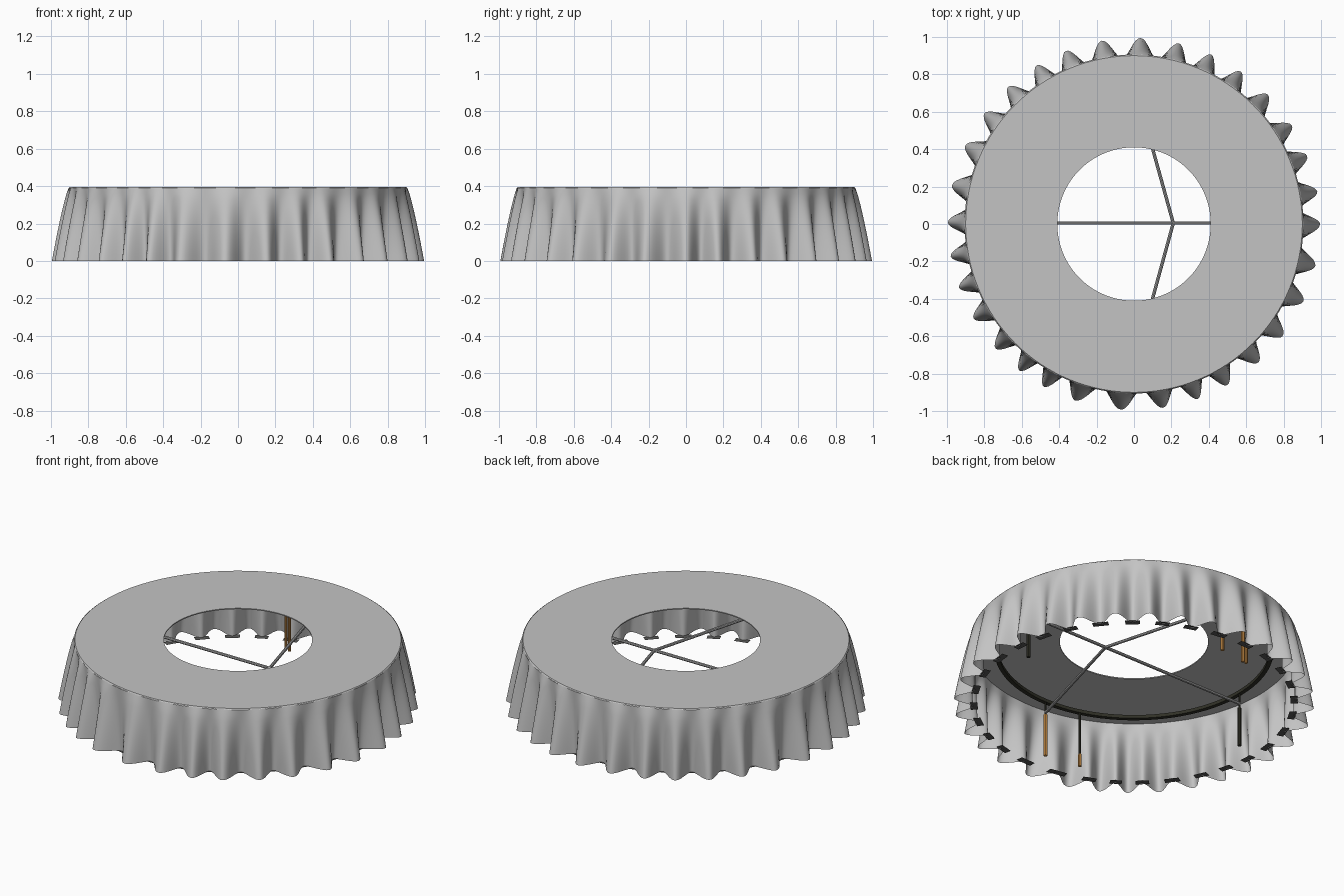
import bpy, bmesh, math
from mathutils import Vector

if "Cube" in bpy.data.objects:
    bpy.data.objects.remove(bpy.data.objects["Cube"])

H = 0.395          # height of the table top
RING_R = 0.76      # radius of the frame under the top
BAR_Z = 0.275      # height of the cross bars


def material(name, rgb):
    m = bpy.data.materials.new(name)
    m.diffuse_color = (*rgb, 1)
    m.use_nodes = True
    m.node_tree.nodes["Principled BSDF"].inputs["Base Color"].default_value = m.diffuse_color
    return m


CLOTH = material("grey_cloth", (0.55, 0.55, 0.55))
STEEL = material("steel_grey", (0.42, 0.42, 0.42))
DARK = material("dark_metal", (0.03, 0.03, 0.02))
HEM = material("hem_grey", (0.10, 0.10, 0.095))
WOOD = material("orange_wood", (0.65, 0.30, 0.07))


def finish(name, bm, mat, smooth=False):
    me = bpy.data.meshes.new(name)
    bmesh.ops.recalc_face_normals(bm, faces=bm.faces)
    bm.to_mesh(me)
    bm.free()
    me.materials.append(mat)
    ob = bpy.data.objects.new(name, me)
    bpy.context.collection.objects.link(ob)
    if smooth:
        for p in me.polygons:
            p.use_smooth = True
    return ob


def rod(name, a, b, radius, mat, sides=8):
    """Straight round bar between two points."""
    a, b = Vector(a), Vector(b)
    bm = bmesh.new()
    bmesh.ops.create_cone(bm, cap_ends=True, segments=sides, radius1=radius,
                          radius2=radius, depth=(b - a).length)
    q = (b - a).to_track_quat('Z', 'Y')
    for v in bm.verts:
        v.co = q @ v.co + (a + b) / 2
    return finish(name, bm, mat)


def lathe(name, profile, mat, segs=128):
    """Closed (r, z) profile turned around the z axis."""
    bm = bmesh.new()
    rings = []
    for i in range(segs):
        t = 2 * math.pi * i / segs
        rings.append([bm.verts.new((r * math.cos(t), r * math.sin(t), z)) for r, z in profile])
    n = len(profile)
    for i in range(segs):
        p, q = rings[i], rings[(i + 1) % segs]
        for j in range(n):
            k = (j + 1) % n
            bm.faces.new((p[j], q[j], q[k], p[k]))
    return finish(name, bm, mat)


# top: flat ring with a round opening
lathe("cloth_top", [(0.41, H), (0.90, H), (0.906, H - 0.006), (0.41, H - 0.006)], CLOTH)

# skirt: irregular folds that deepen towards the hem
peaks = [0, 10, 21.5, 32, 44, 55, 65.5, 76, 88, 100, 111.5, 121.5, 132.5, 143.5, 155,
         168, 179.5, 190, 200, 210.5, 222, 232, 241, 251.5, 266, 279, 290, 300, 312,
         323, 335.5, 347]
STEPS, ROWS = 16, 12
bm = bmesh.new()
rows = []
for j in range(ROWS + 1):
    t = j / ROWS
    outer = 0.905 + 0.09 * t ** 0.8
    inner = 0.905 - 0.015 * t
    row = []
    for i, a in enumerate(peaks):
        span = (peaks[(i + 1) % len(peaks)] - a) % 360
        for s in range(STEPS):
            u = s / STEPS
            w = 0.5 + 0.5 * math.cos(2 * math.pi * u)
            r = inner + (outer - inner) * w
            ang = math.radians(a + span * u)
            row.append(bm.verts.new((r * math.cos(ang), r * math.sin(ang), (H - 0.004) * (1 - t))))
    rows.append(row)
n = len(rows[0])
for j in range(ROWS):
    for i in range(n):
        k = (i + 1) % n
        bm.faces.new((rows[j + 1][i], rows[j + 1][k], rows[j][k], rows[j][i]))
finish("cloth_skirt", bm, CLOTH, smooth=True)

# hem tabs: small flat pieces at the inward folds
bm = bmesh.new()
for i, a in enumerate(peaks):
    span = (peaks[(i + 1) % len(peaks)] - a) % 360
    mid, half = math.radians(a + span / 2), math.radians(span * 0.24)
    vs = [bm.verts.new((r * math.cos(mid + d), r * math.sin(mid + d), 0.003))
          for r, d in ((0.865, -half), (0.905, -half), (0.905, half), (0.865, half))]
    bm.faces.new(vs)
finish("hem_tabs", bm, HEM)

# frame ring under the top
lathe("frame_ring", [(RING_R - 0.012, 0.335), (RING_R + 0.012, 0.335),
                     (RING_R + 0.012, 0.355), (RING_R - 0.012, 0.355)], DARK, 96)

# cross bars meeting at an off-centre hub
hub = (0.21, 0.005, BAR_Z)
rod("long_bar", (-RING_R, 0.005, BAR_Z), (RING_R, 0.005, BAR_Z), 0.009, STEEL)
for side, label in ((1, "back"), (-1, "front")):
    rod(label + "_bar", hub, (0, side * RING_R, BAR_Z), 0.009, STEEL)
    # wooden legs below the side bars, hung from dark pins
    rod(label + "_leg", (0, side * RING_R, 0), (0, side * RING_R, 0.26), 0.011, WOOD)
    rod(label + "_leg_pin", (0, side * RING_R, 0.26), (0, side * RING_R, 0.34), 0.006, DARK)

# dark legs at both ends of the long bar
for side, label in ((1, "right"), (-1, "left")):
    rod(label + "_leg", (side * RING_R, 0, 0.01), (side * RING_R, 0, 0.25), 0.011, DARK)
    rod(label + "_leg_pin", (side * RING_R, 0, 0.25), (side * RING_R, 0, 0.34), 0.006, DARK)

# double wooden support at the back, dark support with wooden foot at the front
for dx in (-0.012, 0.012):
    rod("back_support", (-0.18 + dx, 0.735, 0), (-0.18 + dx, 0.735, 0.28), 0.009, WOOD)
rod("back_support_pin", (-0.18, 0.735, 0.28), (-0.18, 0.735, 0.34), 0.006, DARK)
rod("front_support", (-0.22, -0.727, 0.075), (-0.22, -0.727, 0.34), 0.007, DARK)
rod("front_support_foot", (-0.22, -0.727, 0), (-0.22, -0.727, 0.075), 0.010, WOOD)
